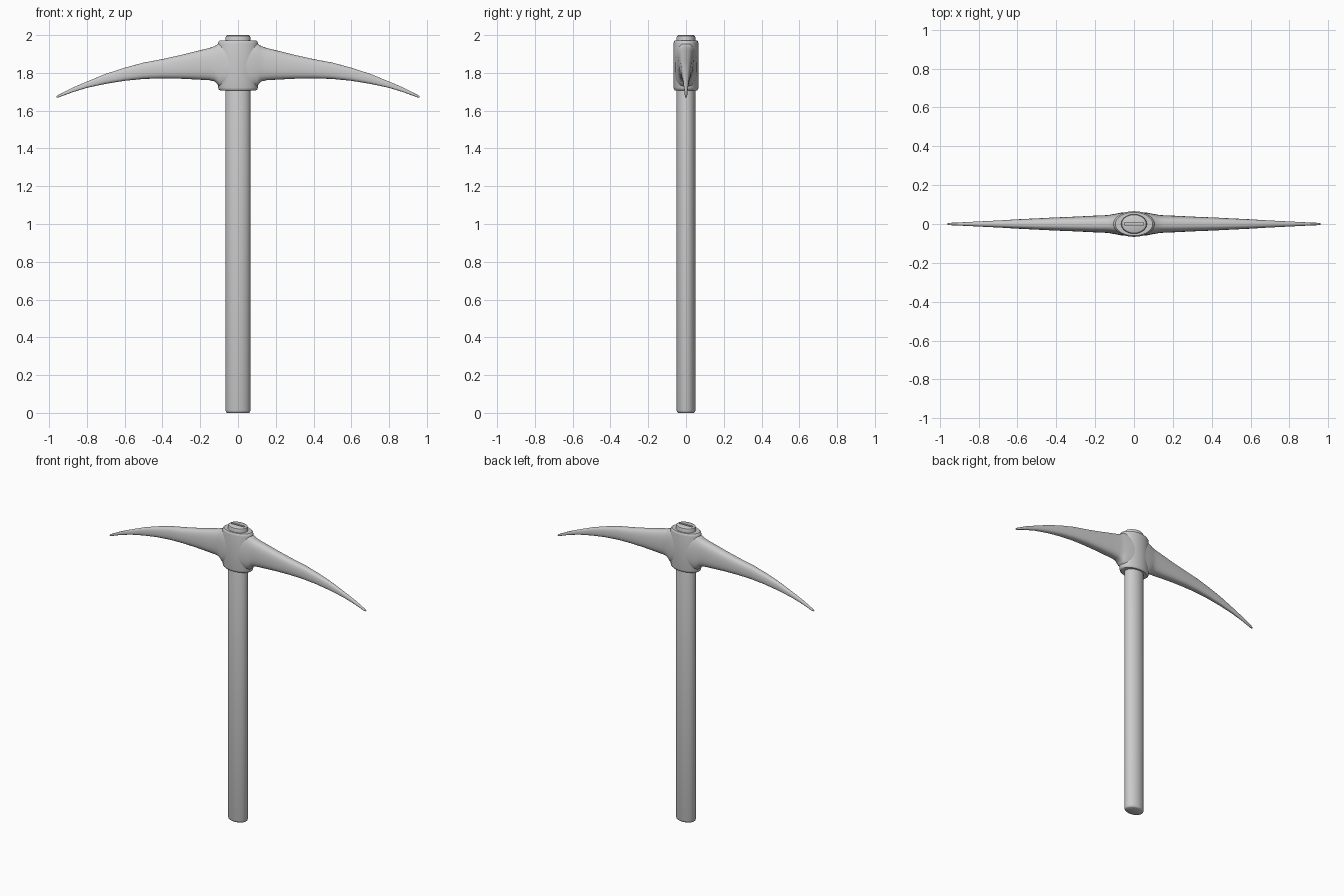
import bpy, bmesh
from math import sin, cos, pi, radians, copysign

if "Cube" in bpy.data.objects:
    bpy.data.objects.remove(bpy.data.objects["Cube"])


def loft(name, rings, cap_start=True, cap_end=True):
    """Skin a list of closed point rings into one smooth-shaded object."""
    bm = bmesh.new()
    loops = [[bm.verts.new(p) for p in ring] for ring in rings]
    for a, b in zip(loops, loops[1:]):
        n = len(a)
        for i in range(n):
            j = (i + 1) % n
            bm.faces.new((a[i], a[j], b[j], b[i]))
    if cap_start:
        bm.faces.new(loops[0])
    if cap_end:
        bm.faces.new(loops[-1])
    bmesh.ops.recalc_face_normals(bm, faces=bm.faces)
    mesh = bpy.data.meshes.new(name)
    bm.to_mesh(mesh)
    bm.free()
    obj = bpy.data.objects.new(name, mesh)
    bpy.context.collection.objects.link(obj)
    return obj


def smooth(obj, angle=40):
    bpy.ops.object.select_all(action='DESELECT')
    obj.select_set(True)
    bpy.context.view_layer.objects.active = obj
    bpy.ops.object.shade_smooth_by_angle(angle=radians(angle))


def oval(rx, ry, z, n=48):
    return [(rx * cos(2 * pi * i / n), ry * sin(2 * pi * i / n), z) for i in range(n)]


def blade_section(x, top, bottom, half_y, n=32, power=0.7):
    """Rounded section in the YZ plane, slightly narrower toward the top."""
    mid, half_z = (top + bottom) / 2, (top - bottom) / 2
    ring = []
    for i in range(n):
        c, s = cos(2 * pi * i / n), sin(2 * pi * i / n)
        y = copysign(abs(c) ** power, c)
        z = copysign(abs(s) ** power, s)
        ring.append((x, half_y * y * (1 - 0.1 * max(z, 0)), mid + half_z * z))
    return ring


# Oval wooden handle, running through the head
handle = loft("handle", [oval(*r) for r in (
    (0.058, 0.042, 0.0), (0.063, 0.047, 0.004), (0.066, 0.050, 0.014),
    (0.066, 0.050, 1.986), (0.063, 0.047, 1.996), (0.056, 0.040, 2.0))])

# Wedge kerf in the handle's top end
bpy.ops.mesh.primitive_cube_add(size=1, location=(0, 0, 2.0))
cutter = bpy.context.object
cutter.name = "kerf_cutter"
cutter.scale = (0.10, 0.014, 0.024)
cutter.hide_render = True
cutter.display_type = 'WIRE'
cutter.hide_set(True)
kerf = handle.modifiers.new("kerf", 'BOOLEAN')
kerf.operation = 'DIFFERENCE'
kerf.object = cutter
smooth(handle)

# Eye: oval collar around the handle
eye = loft("head_eye", [oval(*r) for r in (
    (0.066, 0.050, 1.708), (0.096, 0.060, 1.708), (0.102, 0.064, 1.713),
    (0.105, 0.066, 1.722), (0.106, 0.066, 1.84), (0.106, 0.066, 1.955),
    (0.103, 0.064, 1.965), (0.096, 0.060, 1.971), (0.066, 0.050, 1.971))],
    cap_start=False, cap_end=False)
smooth(eye)

# Curved pick blade: x, top z, bottom z, half thickness; mirrored to the other side
stations = (
    (0.03, 1.960, 1.725, 0.062), (0.07, 1.960, 1.725, 0.058),
    (0.100, 1.957, 1.728, 0.052), (0.112, 1.949, 1.743, 0.050),
    (0.125, 1.941, 1.755, 0.047), (0.15, 1.932, 1.761, 0.045),
    (0.20, 1.920, 1.764, 0.043), (0.30, 1.895, 1.769, 0.038),
    (0.40, 1.873, 1.771, 0.034), (0.50, 1.850, 1.768, 0.029),
    (0.60, 1.820, 1.762, 0.024), (0.70, 1.787, 1.748, 0.018),
    (0.80, 1.748, 1.726, 0.013), (0.88, 1.717, 1.699, 0.009),
    (0.95, 1.684, 1.670, 0.006), (0.962, 1.676, 1.669, 0.003))
# Keep the blade a little deeper through its outer half
stations = [(x, t + 0.008 * sin(pi * min(max((x - 0.4) / 0.55, 0), 1)),
             b - 0.006 * sin(pi * min(max((x - 0.5) / 0.45, 0), 1)), h)
            for x, t, b, h in stations]
blades = loft("pick_blades", [blade_section(*s) for s in stations], cap_start=False)
mirror = blades.modifiers.new("mirror", 'MIRROR')
mirror.use_axis[0] = True
mirror.use_mirror_merge = False
smooth(blades, 50)
